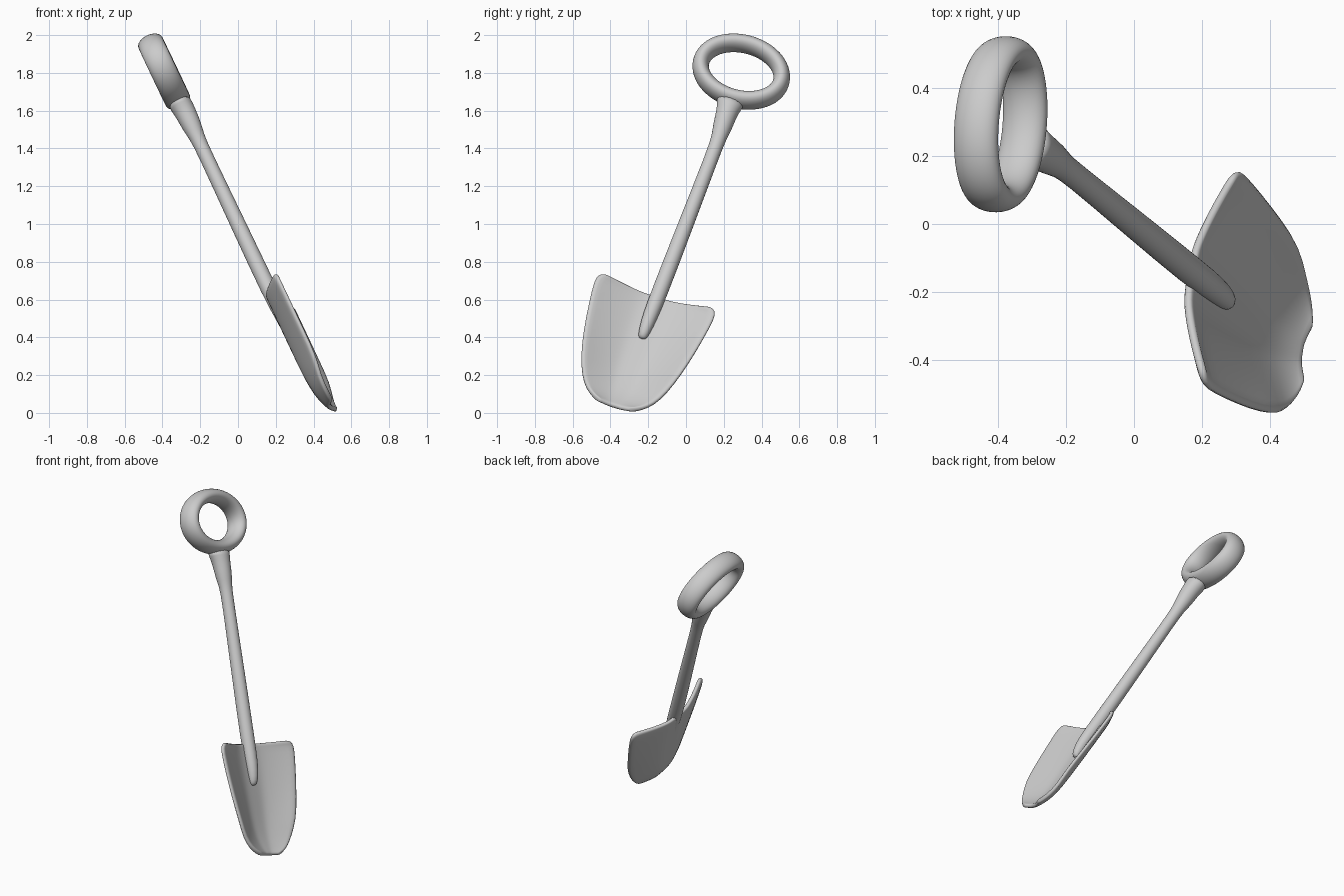
import bpy, math
from mathutils import Vector, Matrix

if "Cube" in bpy.data.objects:
    bpy.data.objects.remove(bpy.data.objects["Cube"])

# Tilted tool frame: v = sideways, n = out of the scoop face, u = up the shaft
u = Vector((-0.402, 0.33, 0.854)).normalized()
v = Vector((0.16, 0.932, -0.325))
v = (v - u * v.dot(u)).normalized()
n = v.cross(u)
frame = Matrix((v, n, u)).transposed().to_4x4()
frame.translation = (0, 0, 1)


def make(name, verts, faces, levels=1):
    me = bpy.data.meshes.new(name)
    me.from_pydata([frame @ Vector(p) for p in verts], [], faces)
    for p in me.polygons:
        p.use_smooth = True
    ob = bpy.data.objects.new(name, me)
    bpy.context.collection.objects.link(ob)
    return ob


def subdivide(ob, levels):
    m = ob.modifiers.new("smooth", 'SUBSURF')
    m.levels = m.render_levels = levels


def skin(rows, cols, wrap_rows=False, wrap_cols=False):
    faces = []
    for i in range(rows if wrap_rows else rows - 1):
        for j in range(cols if wrap_cols else cols - 1):
            a, b = i * cols, (i + 1) % rows * cols
            k = (j + 1) % cols
            faces.append((a + j, a + k, b + k, b + j))
    return faces


# Blade: rows of (height, half width), dished across and lifted at the tip
rows = [(-.447, .30), (-.465, .328), (-.50, .34), (-.64, .322), (-.80, .296),
        (-.94, .262), (-1.04, .22), (-1.10, .175), (-1.135, .125), (-1.15, .08)]
steps = [i / 8 for i in range(-8, 9)]
verts = []
for s, half in rows:
    tip = max(0, (-s - .95) / .2)
    for f in steps:
        dish = max(0, (abs(f) - .2) / .8) ** 1.3
        verts.append((f * half, -.018 + .093 * dish * (1 - .75 * tip) + .05 * tip ** 2, s))
blade = make("blade", verts, skin(len(rows), len(steps)))
sol = blade.modifiers.new("thickness", 'SOLIDIFY')
sol.thickness = .026
sol.offset = 0
subdivide(blade, 1)

# Shaft with a flared collar: (height, radius, offset toward the scoop face)
profile = [(-.71, .012, -.008), (-.70, .024, -.004), (-.66, .033, .002), (-.58, .040, .006),
           (-.45, .045, 0), (0, .042, 0), (.45, .037, 0), (.54, .041, 0), (.60, .053, 0),
           (.68, .057, 0), (.73, .068, -.004), (.765, .085, -.006)]
sides = 16
ang = [2 * math.pi * i / sides for i in range(sides)]
verts = [(r * math.cos(a) - max(0, s - .5) * .06, w + min(r, .062) * math.sin(a), s)
         for s, r, w in profile for a in ang]
faces = skin(len(profile), sides, wrap_cols=True)
faces += [tuple(range(sides))[::-1], tuple(range(len(verts) - sides, len(verts)))]
shaft = make("shaft", verts, faces)
subdivide(shaft, 1)

# Oval ring grip with a tube that is deeper than it is thick
verts = []
for i in range(32):
    a = 2 * math.pi * i / 32
    out = Vector((math.cos(a) / .222, 0, math.sin(a) / .162)).normalized()
    for b in ang:
        p = Vector((-.02 + .222 * math.cos(a), -.01, .943 + .162 * math.sin(a)))
        p += out * .045 * math.cos(b)
        p.y += .071 * math.sin(b)
        verts.append(p)
grip = make("ring_grip", verts, skin(32, sides, True, True))
subdivide(grip, 1)
